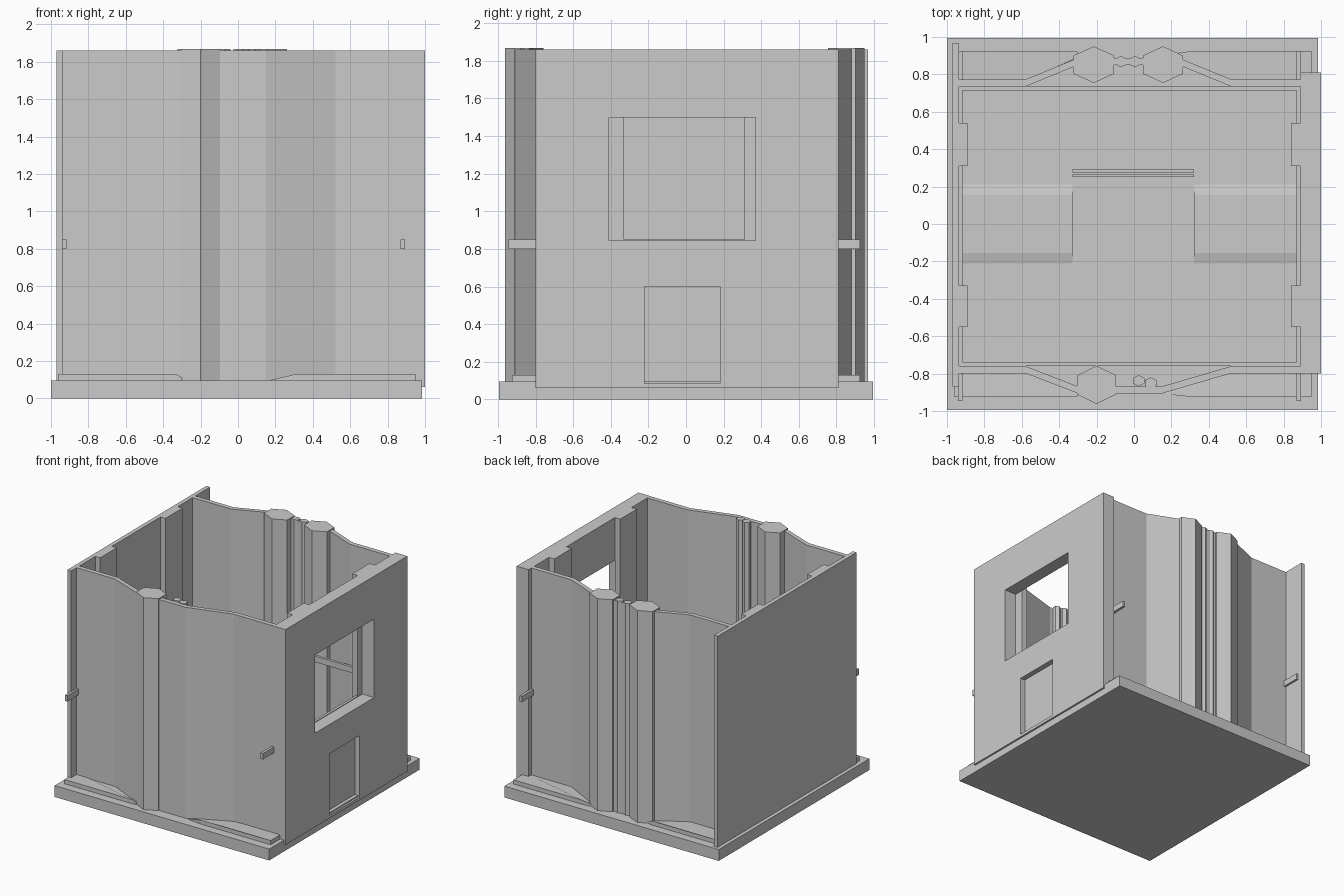
import bpy
import math

old = bpy.data.objects.get("Cube")
if old:
    bpy.data.objects.remove(old, do_unlink=True)

stone = bpy.data.materials.new("plain grey")
stone.use_nodes = True
GREY = (0.6, 0.6, 0.6, 1)
stone.diffuse_color = GREY
stone.node_tree.nodes["Principled BSDF"].inputs["Base Color"].default_value = GREY

FLOOR, TOP, COLUMN_TOP = 0.095, 1.86, 1.868


def make(name, verts, faces):
    mesh = bpy.data.meshes.new(name)
    mesh.from_pydata(verts, [], faces)
    mesh.materials.append(stone)
    obj = bpy.data.objects.new(name, mesh)
    bpy.context.collection.objects.link(obj)
    return obj


def prism(name, outline, z0, z1):
    """Extrude a counter-clockwise plan outline; z1 may be one height per point."""
    n = len(outline)
    tops = z1 if isinstance(z1, list) else [z1] * n
    verts = [(x, y, z0) for x, y in outline]
    verts += [(x, y, z) for (x, y), z in zip(outline, tops)]
    faces = [tuple(reversed(range(n))), tuple(range(n, 2 * n))]
    faces += [(i, (i + 1) % n, n + (i + 1) % n, n + i) for i in range(n)]
    return make(name, verts, faces)


def box(name, x0, x1, y0, y1, z0, z1):
    return prism(name, [(x0, y0), (x1, y0), (x1, y1), (x0, y1)], z0, z1)


def column(name, x, y, rx, ry, top):
    """Six-sided column with points facing front and back."""
    ring = [(x + rx * math.cos(a) / math.cos(math.pi / 6), y + ry * math.sin(a))
            for a in (math.radians(30 + 60 * i) for i in range(6))]
    return prism(name, ring, FLOOR, top)


def sheet(name, path, thickness):
    """Thin bent wall: the path is its inner line, offset along y."""
    outer = [(x, y + thickness) for x, y in path]
    outline = path + outer[::-1] if thickness > 0 else outer + path[::-1]
    return prism(name, outline, FLOOR, TOP)


def cut(target, cutter):
    mod = target.modifiers.new("cut", "BOOLEAN")
    mod.operation, mod.solver, mod.object = "DIFFERENCE", "EXACT", cutter
    bpy.context.view_layer.objects.active = target
    bpy.ops.object.modifier_apply(modifier=mod.name)
    bpy.data.objects.remove(cutter, do_unlink=True)


# Base slab
box("base", -1, 0.985, -0.995, 0.995, 0, FLOOR)

# Side walls; the right one has a window and a shallow door recess
box("left_wall", -0.97, -0.935, -0.87, 0.967, FLOOR, TOP)
wall = box("right_wall", 0.89, 1, -0.8, 0.81, 0.06, TOP)
cut(wall, box("window_cutter", 0.8, 1.1, -0.41, 0.37, 0.845, 1.5))
cut(wall, box("door_cutter", 0.955, 1.1, -0.22, 0.18, 0.085, 0.6))

# Inner pilasters on the side walls
for label, y0, y1 in (("front", -0.55, -0.33), ("back", 0.31, 0.54)):
    box(label + "_left_pilaster", -0.935, -0.89, y0, y1, FLOOR, TOP)
    box(label + "_right_pilaster", 0.84, 0.89, y0, y1, FLOOR, TOP)

# Bent front and back walls
sheet("front_wall", [(-0.935, -0.76), (-0.58, -0.76), (-0.3, -0.868),
                     (0.15, -0.868), (0.52, -0.76), (0.89, -0.76)], -0.038)
sheet("back_wall", [(-0.935, 0.735), (-0.58, 0.735), (-0.3, 0.85),
                    (0.24, 0.85), (0.52, 0.735), (0.89, 0.735)], 0.038)

# Large columns and slim pipes
column("front_column", -0.2, -0.86, 0.104, 0.102, COLUMN_TOP)
column("back_left_column", -0.215, 0.852, 0.108, 0.098, COLUMN_TOP)
column("back_right_column", 0.155, 0.852, 0.106, 0.098, COLUMN_TOP)
for label, x, y in (("front_pipe_a", 0.025, -0.838), ("front_pipe_b", 0.09, -0.85),
                    ("back_pipe_a", -0.07, 0.868), ("back_pipe_b", 0.005, 0.868)):
    column(label, x, y, 0.03, 0.03, COLUMN_TOP)

# Ledge beams; the side beams poke out past the front and back walls
for label, x in (("left", -0.94), ("right", 0.87)):
    box(label + "_beam", x, x + 0.022, -0.945, 0.925, 0.8, 0.85)
box("front_beam", -0.935, 0.89, -0.76, -0.738, 0.8, 0.85)
box("back_beam", -0.935, 0.89, 0.713, 0.735, 0.8, 0.85)

# Plinths outside the walls, ramped down at their inner ends
for label, s, ramp in (("front", -1, 0.18), ("back", 1, 0.2)):
    for side, points, tops in (
            ("left", [(-0.96, 0.77), (-0.58, 0.77), (-0.3, 0.89), (-0.3, 0.92),
                      (-0.33, 0.925), (-0.96, 0.925)], [0.13, 0.13, 0.11, 0.11, 0.13, 0.13]),
            ("right", [(0.95, 0.925), (0.31, 0.925), (ramp, 0.91), (ramp, 0.89),
                       (0.52, 0.77), (0.95, 0.77)], [0.13, 0.13, 0.1, 0.1, 0.13, 0.13])):
        outline = [(x, s * y) for x, y in points]
        if s < 0:
            outline, tops = outline[::-1], tops[::-1]
        prism(label + "_" + side + "_plinth", outline, FLOOR - 0.01, tops)

# Low raised floor strips with sloped long sides
for label, x0, x1 in (("left", -0.935, -0.33), ("right", 0.32, 0.89)):
    make(label + "_floor_rise",
         [(x, y, z) for x in (x0, x1)
          for y, z in ((-0.21, FLOOR), (0.21, FLOOR), (0.155, 0.107), (-0.155, 0.107))],
         [(3, 2, 1, 0), (4, 5, 6, 7), (0, 1, 5, 4), (1, 2, 6, 5), (2, 3, 7, 6), (3, 0, 4, 7)])

# Narrow slats on the floor
for i in range(2):
    y = 0.25 + i * 0.026
    box("floor_slat_" + str(i + 1), -0.33, 0.32, y, y + 0.015, FLOOR, 0.12)
